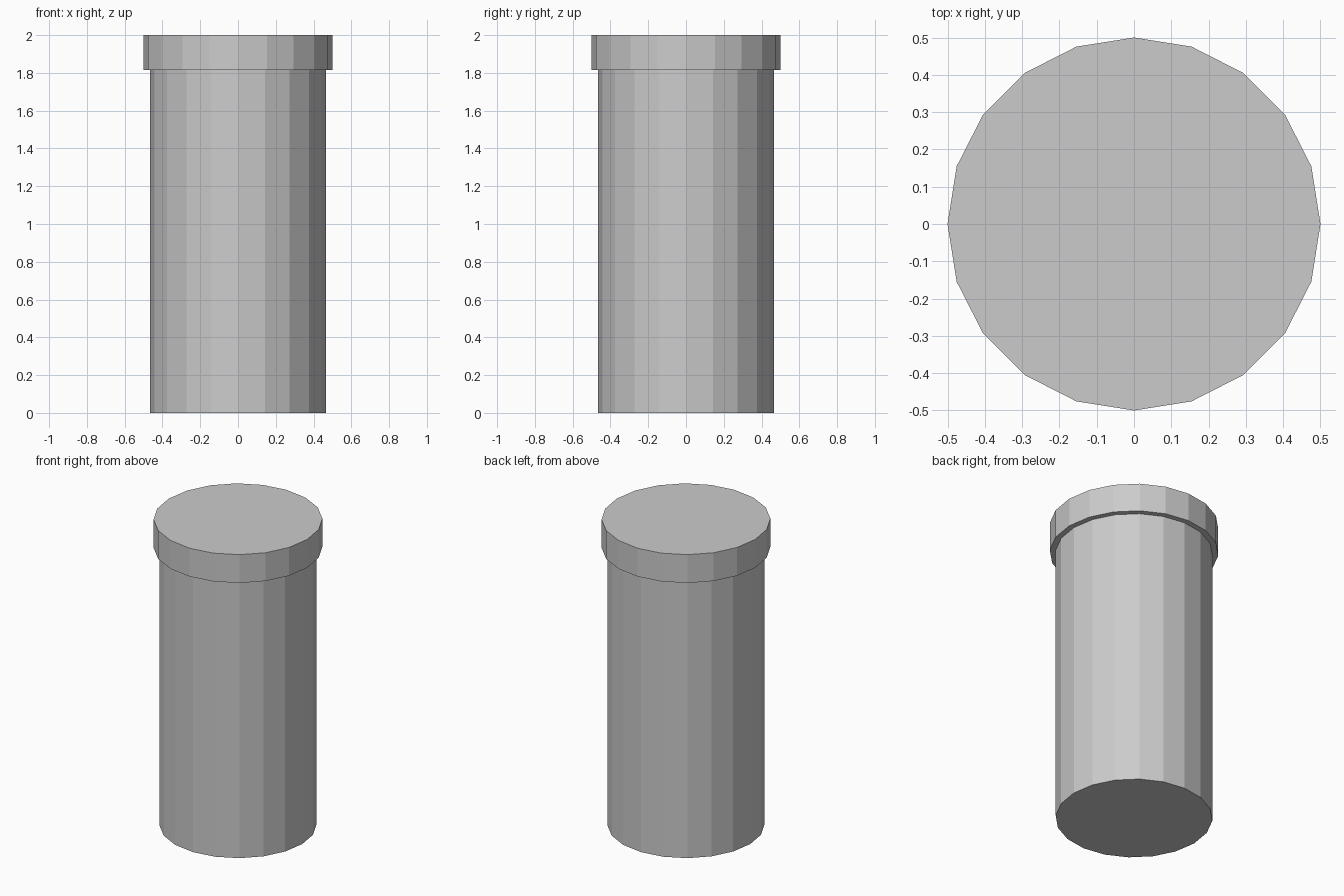
import bpy
import bmesh
from math import cos, sin, tau

if "Cube" in bpy.data.objects:
    bpy.data.objects.remove(bpy.data.objects["Cube"])

SIDES = 20
# Outer profile (radius, height): straight body, then overhanging cap
PROFILE = [(0.465, 0.0), (0.465, 1.815), (0.5, 1.815), (0.5, 2.0)]


def lathe(name, profile, sides):
    """Turn a profile around z into a closed, flat-faced solid."""
    bm = bmesh.new()
    rings = [[bm.verts.new((r * cos(tau * i / sides), r * sin(tau * i / sides), z))
              for i in range(sides)] for r, z in profile]
    for low, high in zip(rings, rings[1:]):
        for i in range(sides):
            j = (i + 1) % sides
            bm.faces.new((low[i], low[j], high[j], high[i]))
    bm.faces.new(rings[0][::-1])
    bm.faces.new(rings[-1])
    mesh = bpy.data.meshes.new(name)
    bm.to_mesh(mesh)
    bm.free()
    obj = bpy.data.objects.new(name, mesh)
    bpy.context.collection.objects.link(obj)
    return obj


# Column with a wider rim at the top
lathe("capped_cylinder", PROFILE, SIDES)
